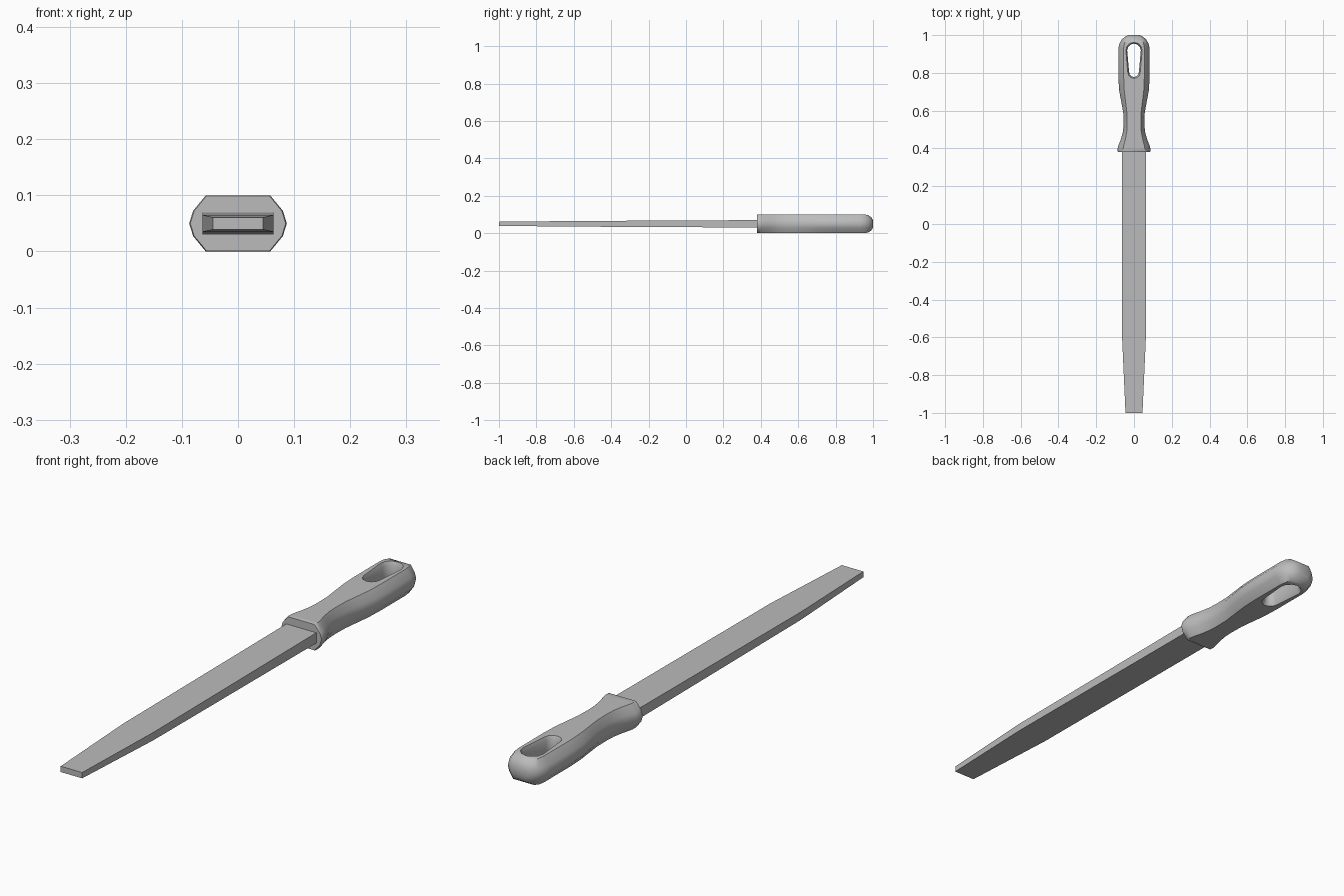
import bpy, bmesh, math

cube = bpy.data.objects.get("Cube")
if cube:
    bpy.data.objects.remove(cube, do_unlink=True)

grey = bpy.data.materials.new("grey")
grey.use_nodes = True
COLOUR = (0.5, 0.5, 0.5, 1)
grey.diffuse_color = COLOUR
grey.node_tree.nodes["Principled BSDF"].inputs["Base Color"].default_value = COLOUR
MID = 0.05  # height of the centre plane


def loft(name, rings):
    """Skin a list of equal-length point rings and cap both ends."""
    bm = bmesh.new()
    loops = [[bm.verts.new(p) for p in ring] for ring in rings]
    n = len(loops[0])
    for a, b in zip(loops, loops[1:]):
        for i in range(n):
            j = (i + 1) % n
            bm.faces.new((a[i], a[j], b[j], b[i]))
    bm.faces.new(loops[0])
    bm.faces.new(loops[-1])
    bmesh.ops.recalc_face_normals(bm, faces=bm.faces)
    mesh = bpy.data.meshes.new(name)
    bm.to_mesh(mesh)
    bm.free()
    mesh.materials.append(grey)
    obj = bpy.data.objects.new(name, mesh)
    bpy.context.collection.objects.link(obj)
    return obj


def activate(obj):
    bpy.ops.object.select_all(action='DESELECT')
    obj.select_set(True)
    bpy.context.view_layer.objects.active = obj


# Blade: flat bar, tapering in width near the tip and in thickness throughout
def bar(y, w, h):
    return [(sx * w, y, MID + sz * h) for sx, sz in ((1, 1), (-1, 1), (-1, -1), (1, -1))]


loft("blade", [bar(-1, 0.045, 0.011), bar(-0.6, 0.063, 0.015), bar(0.42, 0.063, 0.02)])

# Handle: faceted oval section swept along y, with collar, waist and rounded end
QUARTER = [(1, 0), (0.92, 0.45), (0.66, 1)]
SECTION = (QUARTER + [(-x, z) for x, z in reversed(QUARTER)]
           + [(-x, -z) for x, z in QUARTER[1:]] + [(x, -z) for x, z in reversed(QUARTER[1:])])
PROFILE = [  # y, half width, half height
    (0.38, 0.085, 0.049), (0.385, 0.087, 0.05), (0.40, 0.087, 0.05), (0.415, 0.083, 0.05),
    (0.45, 0.069, 0.05), (0.49, 0.058, 0.05), (0.53, 0.055, 0.05), (0.59, 0.057, 0.05),
    (0.65, 0.068, 0.05), (0.71, 0.079, 0.05), (0.78, 0.083, 0.05), (0.93, 0.083, 0.05),
    (0.955, 0.077, 0.05), (0.975, 0.066, 0.046), (0.99, 0.05, 0.036), (1.0, 0.03, 0.02)]
handle = loft("handle", [[(x * w, y, MID + z * h) for x, z in SECTION] for y, w, h in PROFILE])


# Hanging hole: rounded, tapered slot with a slightly flared rim
def slot(z, grow):
    ring = []
    for y, r, start in ((0.919, 0.036, 0), (0.804, 0.026, math.pi)):
        for i in range(7):
            a = start + math.pi * i / 6
            ring.append(((r + grow) * math.cos(a), y + (r + grow) * math.sin(a), z))
    return ring


cutter = loft("hole_cutter", [slot(-0.01, 0.012), slot(0.015, 0), slot(0.085, 0), slot(0.11, 0.012)])
cut = handle.modifiers.new("hole", 'BOOLEAN')
cut.operation = 'DIFFERENCE'
cut.solver = 'EXACT'
cut.object = cutter
activate(handle)
bpy.ops.object.modifier_apply(modifier="hole")
bpy.data.objects.remove(cutter, do_unlink=True)
bpy.ops.object.shade_smooth_by_angle(angle=math.radians(50))
